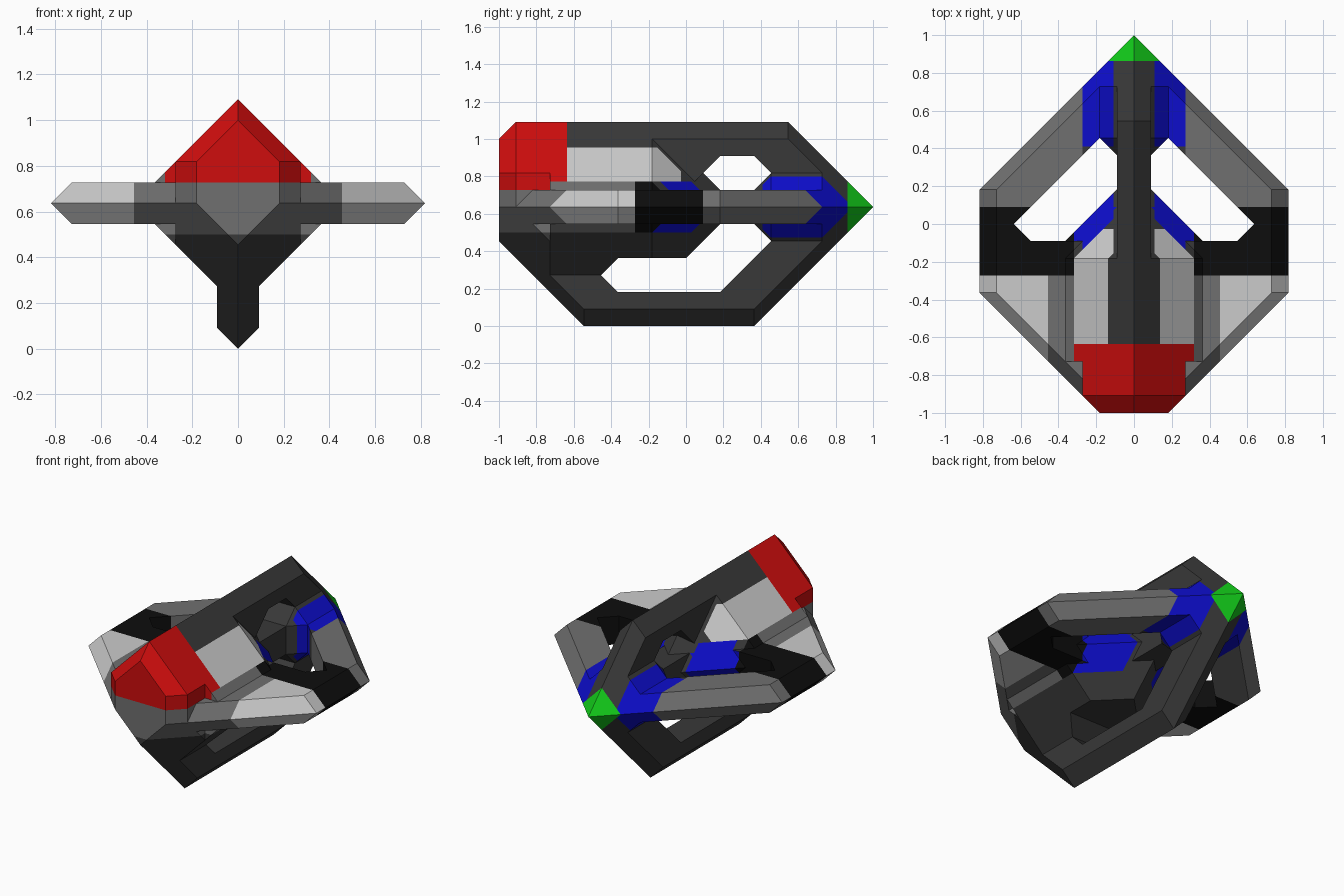
import bpy, bmesh
from itertools import combinations
from mathutils import Matrix, Vector

if "Cube" in bpy.data.objects:
    bpy.data.objects.remove(bpy.data.objects["Cube"])

# Work in grid units of 1/11; w is the height measured from the wing plane.
U, W0 = 1 / 11, 7
PALETTE = {"dark": (.04, .04, .04), "mid": (.16, .16, .16), "light": (.55, .55, .55),
           "black": (.004, .004, .004), "red": (.62, .004, .004),
           "blue": (.004, .004, .6), "green": (.006, .6, .01)}
MATS = {}
for name, rgb in PALETTE.items():
    MATS[name] = bpy.data.materials.new(name)
    MATS[name].diffuse_color = (*rgb, 1)
KEYS = list(PALETTE)

# Paint boundaries: axis, position
CUTS = ([(0, v) for v in (1.2, 3, 3.5, 5)] +
        [(1, v) for v in (-7, -3, -.3, 1, 4.5, 9.5)] +
        [(2, v) for v in (-1.5, 1, 1.5, 3.5)])
BOX = [(-1, 0, 0, 0), (1, 0, 0, 9), (0, 1, 0, 11), (0, -1, 0, 11), (0, 0, 1, 5), (0, 0, -1, 7)]


def paint(x, y, w):
    """Colour of the hull at a point."""
    if y > 9.5:
        return "green"
    if y > 4.5 and 1.2 < x < 3 and abs(w) < 2.6:
        return "blue"
    if y < -7 and w > 1 and x < 3.5:
        return "red"
    if abs(w) < 1.5:
        if x > 3.5 and -3 < y < 1:
            return "black"
        if x > 3 and y > 1:
            return "mid"
        if y < -3:
            return "light" if x > 5 else "mid"
        if x > 1.01 and -1.5 < y < 3:
            return "blue"
    if -7 < y < -.3 and 1.5 < w < 3.5 and 1.2 < x < 3.5:
        return "light"
    return "dark"


def both(a, b, c, d):
    """The same bevel plane above and below the wing plane."""
    return [(a, b, c, d), (a, b, -c, d)]


def solid(name, planes):
    """Mirrored convex solid where a*x + b*y + c*w <= d for every plane."""
    planes = [(Vector(p[:3]), p[3]) for p in BOX + planes]
    points = set()
    for trio in combinations(planes, 3):
        m = Matrix([n for n, d in trio])
        if abs(m.determinant()) < 1e-6:
            continue
        p = m.inverted() @ Vector([d for n, d in trio])
        if all(n.dot(p) <= d + 1e-4 for n, d in planes):
            points.add(tuple(round(c, 3) + 0.0 for c in p))
    bm = bmesh.new()
    for p in sorted(points):
        bm.verts.new(p)
    bmesh.ops.convex_hull(bm, input=bm.verts[:])
    bmesh.ops.dissolve_limit(bm, angle_limit=.02, verts=bm.verts[:], edges=bm.edges[:])
    bmesh.ops.recalc_face_normals(bm, faces=bm.faces[:])
    inner = [f for f in bm.faces if all(abs(v.co.x) < 1e-3 for v in f.verts)]
    bmesh.ops.delete(bm, geom=inner, context='FACES')
    for axis, pos in CUTS:
        no = Vector((0, 0, 0))
        no[axis] = 1
        bmesh.ops.bisect_plane(bm, geom=bm.verts[:] + bm.edges[:] + bm.faces[:],
                               dist=1e-4, plane_co=no * pos, plane_no=no)
    for f in bm.faces:
        f.material_index = KEYS.index(paint(*f.calc_center_median()))
    for v in bm.verts:
        v.co = Vector((v.co.x, v.co.y, v.co.z + W0)) * U
    me = bpy.data.meshes.new(name)
    bm.to_mesh(me)
    bm.free()
    for k in KEYS:
        me.materials.append(MATS[k])
    ob = bpy.data.objects.new(name, me)
    bpy.context.collection.objects.link(ob)
    ob.modifiers.new("mirror", 'MIRROR')


DIAMOND = both(1, 0, 1, 5)
FLAT = [(0, 0, 1, 1), (0, 0, -1, 1)]
THIN = [(1, 0, 0, 1)]
FRONT_LOW = [(1, -1, -1, 13)]
REAR = both(1, 1, 1, 11)

# Fuselage: diamond section with a pointed tail, a red front block and a deeper chin
solid("fuselage", DIAMOND + FRONT_LOW + both(1, 1, 1, 3) + [(0, 0, -1, 3), (0, -1, 0, 8)])
solid("front_block", DIAMOND + FRONT_LOW +
      [(1, 0, 0, 3), (1, -1, 1, 15), (1, -1, 0, 13), (0, 0, -1, 4), (0, 1, -1, -1), (0, 1, 0, -6)])
solid("chin", DIAMOND + FRONT_LOW + [(0, 0, 1, -1), (0, 1, -1, -1), (0, -1, 0, 8), (0, 0, -1, 4)])

# Wing ring: front wings, outer corner fillets and swept arms to the rear tip
EDGE = FLAT + both(1, 0, 1, 9)
solid("front_wings", EDGE + both(1, -1, 1, 13) + [(0, 1, 0, -1)])
solid("wing_corners", EDGE + [(0, -1, 0, 1), (0, 1, 0, 0), (-1, 1, 0, -7)])
solid("swept_arms", EDGE + REAR + [(-1, -1, 0, -7), (0, -1, 0, 0)])

# Vertical ring: spine, sloping rear struts, keel and front rise
solid("spine", THIN + DIAMOND + REAR + [(0, 0, -1, -3), (0, -1, 0, 9)])
solid("spine_fillet", THIN + DIAMOND + [(0, 0, -1, -1), (0, 1, -1, -1), (0, -1, 0, 4), (0, 1, 0, 2)])
solid("upper_rear_strut", THIN + DIAMOND + REAR + [(0, 0, -1, 0), (0, -1, -1, -7)])
KEEL = THIN + FRONT_LOW + [(1, 0, -1, 7)]
solid("lower_rear_strut", KEEL + REAR + [(0, 0, 1, 0), (0, -1, 1, -7)])
solid("keel", KEEL + REAR + [(0, 0, 1, -5)])
solid("front_rise", KEEL + [(0, 0, 1, -3), (0, 1, 1, -9)])

# Centre bar and the rear junction where the two rings meet
solid("centre_bar", THIN + FLAT + [(0, -1, 0, 0), (0, 1, 0, 7)])
solid("rear_junction", REAR + both(1, 0, 1, 3) + both(1, -1, 1, -2) +
      both(0, -1, 1, -3) + [(1, -1, 0, -3)])

for m in bpy.data.materials:
    if m.users and not m.is_grease_pencil:
        m.use_nodes = True
        m.node_tree.nodes["Principled BSDF"].inputs["Base Color"].default_value = m.diffuse_color
